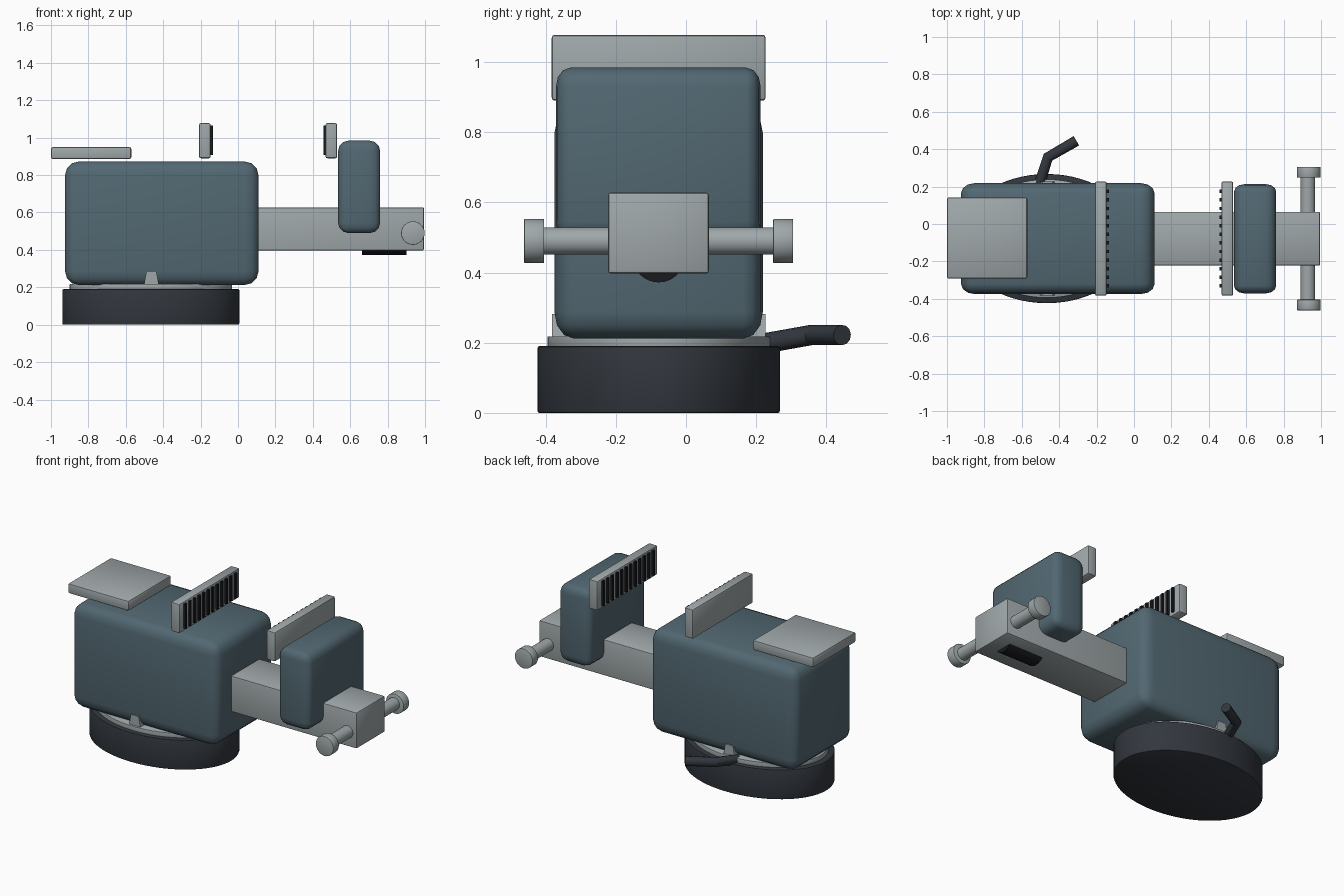
import bpy, bmesh, math
from mathutils import Vector

if "Cube" in bpy.data.objects:
    bpy.data.objects.remove(bpy.data.objects["Cube"])

SQ = 0.73      # depth squash shared by the castings
YC = -0.078    # centre line of the vise


def material(name, rgb):
    m = bpy.data.materials.new(name)
    m.diffuse_color = (*rgb, 1)
    m.use_nodes = True
    m.node_tree.nodes["Principled BSDF"].inputs["Base Color"].default_value = m.diffuse_color
    return m


PAINT = material("blue grey paint", (0.085, 0.138, 0.168))
STEEL = material("bare steel", (0.35, 0.39, 0.40))
DARK = material("dark iron", (0.032, 0.038, 0.048))
BLACK = material("black groove", (0.010, 0.011, 0.013))


def finish(name, mat, bevel=0, segments=2):
    ob = bpy.context.object
    ob.name = name
    ob.data.materials.append(mat)
    if bevel:
        b = ob.modifiers.new("edge", 'BEVEL')
        b.width, b.segments = bevel, segments
        b.limit_method = 'ANGLE'
        b.angle_limit = math.radians(40)
        bpy.ops.object.modifier_apply(modifier=b.name)
    bpy.ops.object.shade_smooth_by_angle(angle=math.radians(35))
    return ob


def box(name, lo, hi, mat, bevel=0, segments=2):
    """Box between two corners; edges are rounded before the depth squash."""
    lo, hi = Vector(lo), Vector(hi)
    d = hi - lo
    bpy.ops.mesh.primitive_cube_add(size=1, location=(lo + hi) / 2)
    for v in bpy.context.object.data.vertices:
        v.co = (v.co.x * d.x, v.co.y * d.y / SQ, v.co.z * d.z)
    ob = finish(name, mat, bevel, segments)
    ob.scale.y = SQ
    return ob


def disc(name, radius, z0, z1, mat, bevel):
    bpy.ops.mesh.primitive_cylinder_add(vertices=64, radius=radius, depth=z1 - z0,
                                        location=(-0.466, YC, (z0 + z1) / 2))
    ob = finish(name, mat, bevel)
    ob.scale.y = SQ
    return ob


def rod(name, axis, centre, radius, length, mat, bevel=0):
    rot = (math.pi / 2, 0, 0) if axis == 'y' else (0, math.pi / 2, 0)
    bpy.ops.mesh.primitive_cylinder_add(vertices=32, radius=radius, depth=length,
                                        location=centre, rotation=rot)
    return finish(name, mat, bevel)


# Swivel base
disc("swivel_base", 0.473, 0, 0.19, DARK, 0.006)
disc("swivel_plate", 0.434, 0.185, 0.218, STEEL, 0.003)

# Painted castings
box("main_body", (-0.925, -0.375, 0.212), (0.11, 0.219, 0.873), PAINT, 0.075, 3)
box("moving_jaw", (0.535, -0.371, 0.49), (0.76, 0.213, 0.984), PAINT, 0.055, 3)

# Slide, anvil and the screw showing beneath the slide
box("slide_bar", (0.05, -0.222, 0.397), (0.995, 0.065, 0.628), STEEL, 0.009)
box("anvil_plate", (-1.0, -0.292, 0.885), (-0.57, 0.142, 0.95), STEEL, 0.012)
rod("lead_screw", 'x', (0.782, YC, 0.447), 0.075, 0.24, BLACK)

# Jaw plates with dark serrations on the facing sides
for side, x0, x1, face in (("fixed", -0.208, -0.146, -0.141), ("moving", 0.468, 0.53, 0.463)):
    box(side + "_jaw_plate", (x0, -0.383, 0.89), (x1, 0.227, 1.078), STEEL, 0.010)
    for i in range(12):
        y = YC + (i - 5.5) * 0.046
        box(f"{side}_jaw_serration_{i + 1}", (face - 0.007, y - 0.009, 0.908),
            (face + 0.007, y + 0.009, 1.066), BLACK)

# Turning handle with end knobs
rod("turning_handle", 'y', (0.93, YC, 0.49), 0.039, 0.70, STEEL)
for sign, side in ((-1, "front"), (1, "back")):
    rod(side + "_handle_knob", 'y', (0.935, YC + sign * 0.355, 0.49), 0.063, 0.057, STEEL, 0.003)

    # Tapered swivel lug at the foot of the body
    y = YC + sign * 0.270
    lug = box(side + "_swivel_lug", (-0.503, y - 0.034, 0.212), (-0.423, y + 0.034, 0.282), STEEL)
    for v in lug.data.vertices:
        if v.co.z > 0:
            v.co.x *= 0.68

# Bent locking lever
curve = bpy.data.curves.new("locking_lever", 'CURVE')
curve.dimensions = '3D'
curve.bevel_depth = 0.029
curve.bevel_resolution = 4
curve.use_fill_caps = True
path = curve.splines.new('POLY')
points = [(-0.51, 0.20, 0.194), (-0.46, 0.357, 0.222), (-0.308, 0.445, 0.222)]
path.points.add(len(points) - 1)
for p, co in zip(path.points, points):
    p.co = (*co, 1)
lever = bpy.data.objects.new("locking_lever", curve)
bpy.context.collection.objects.link(lever)
bpy.ops.object.select_all(action='DESELECT')
lever.select_set(True)
bpy.context.view_layer.objects.active = lever
bpy.ops.object.convert(target='MESH')
finish("locking_lever", DARK)
